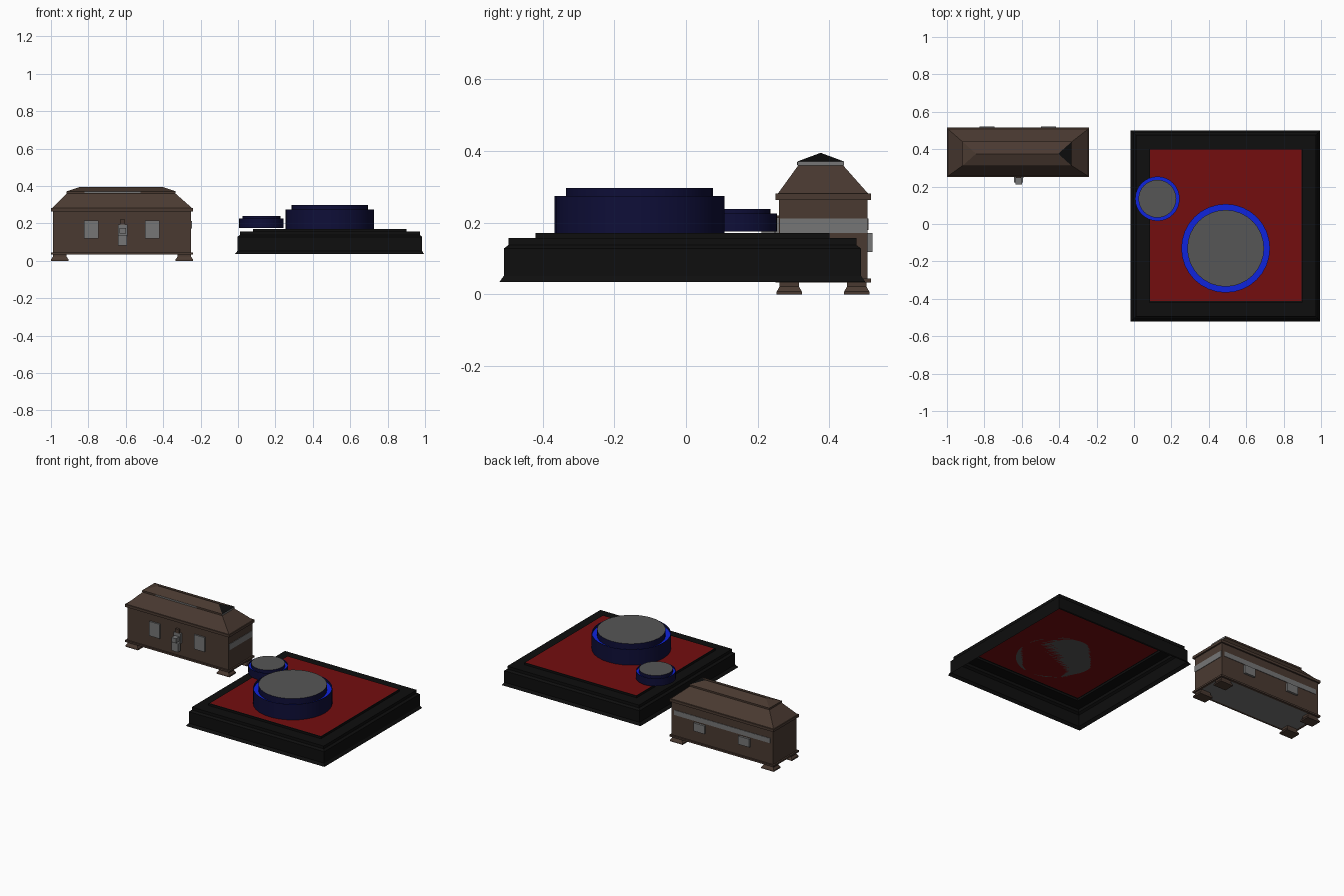
import bpy, bmesh, math

if "Cube" in bpy.data.objects:
    bpy.data.objects.remove(bpy.data.objects["Cube"])


def mat(name, r, g, b):
    m = bpy.data.materials.new(name)
    lin = [((c / 255 + 0.055) / 1.055) ** 2.4 if c > 10 else c / 255 / 12.92 for c in (r, g, b)]
    m.diffuse_color = (*lin, 1)
    m.use_nodes = True
    m.node_tree.nodes["Principled BSDF"].inputs["Base Color"].default_value = m.diffuse_color
    return m


BROWN = mat("dark_brown_wood", 74, 58, 49)
METAL = mat("grey_metal", 118, 118, 118)
BLACK = mat("black", 14, 14, 14)
RED = mat("deep_red", 116, 13, 15)
NAVY = mat("navy", 14, 14, 56)
BLUE = mat("bright_blue", 15, 35, 222)
GREY = mat("mid_grey", 86, 86, 86)


def finish(name, bm, mats, rule=None):
    bm.normal_update()
    if rule:
        for f in bm.faces:
            f.material_index = rule(f)
    me = bpy.data.meshes.new(name)
    bm.to_mesh(me)
    bm.free()
    for m in mats:
        me.materials.append(m)
    ob = bpy.data.objects.new(name, me)
    bpy.context.collection.objects.link(ob)
    return ob


def loft(name, rings, mats, bottom=True, top=True, rule=None):
    """Stack rectangles given as (x0, x1, y0, y1, z)."""
    bm = bmesh.new()
    loops = [[bm.verts.new(p) for p in ((x0, y0, z), (x1, y0, z), (x1, y1, z), (x0, y1, z))]
             for x0, x1, y0, y1, z in rings]
    for a, b in zip(loops, loops[1:]):
        for i in range(4):
            j = (i + 1) % 4
            bm.faces.new((a[i], a[j], b[j], b[i]))
    if bottom:
        bm.faces.new(loops[0][::-1])
    if top:
        bm.faces.new(loops[-1])
    bmesh.ops.remove_doubles(bm, verts=bm.verts, dist=1e-5)
    return finish(name, bm, mats, rule)


def box(name, x0, x1, y0, y1, z0, z1, m):
    return loft(name, [(x0, x1, y0, y1, z0), (x0, x1, y0, y1, z1)], [m])


def disc(name, cx, cy, profile, n=32):
    """Revolve (radius, z) points; faces are navy walls, blue ring, grey cap."""
    bm = bmesh.new()
    loops = [[bm.verts.new((cx + r * math.cos(2 * math.pi * i / n),
                            cy + r * math.sin(2 * math.pi * i / n), z)) for i in range(n)]
             for r, z in profile]
    for a, b in zip(loops, loops[1:]):
        for i in range(n):
            j = (i + 1) % n
            bm.faces.new((a[i], a[j], b[j], b[i]))
    bm.faces.new(loops[0][::-1])
    bm.faces.new(loops[-1])

    def rule(f):
        if len(f.verts) > 4:
            return 2
        return 1 if abs(f.normal.z) > 0.7 else 0
    ob = finish(name, bm, [NAVY, BLUE, GREY], rule)
    bpy.context.view_layer.objects.active = ob
    ob.select_set(True)
    bpy.ops.object.shade_smooth_by_angle(angle=math.radians(30))
    ob.select_set(False)


# Platform: open-bottomed black frame with a red panel
loft("platform_frame", [(-0.018, 0.995, -0.52, 0.50, 0.035), (-0.003, 0.985, -0.508, 0.488, 0.052),
                        (-0.003, 0.985, -0.508, 0.488, 0.128), (0.01, 0.972, -0.495, 0.475, 0.138),
                        (0.01, 0.972, -0.495, 0.475, 0.157), (0.08, 0.90, -0.42, 0.40, 0.157),
                        (0.08, 0.90, -0.42, 0.40, 0.171), (0.085, 0.895, -0.413, 0.397, 0.171)],
     [BLACK], bottom=False, top=False)
loft("platform_panel", [(0.085, 0.895, -0.413, 0.397, 0.171)], [RED], bottom=False)

# Two round stepped discs with a sunken blue ring
disc("large_disc", 0.49, -0.13, [(0.237, 0.171), (0.237, 0.274), (0.235, 0.274), (0.235, 0.257),
                                 (0.205, 0.257), (0.205, 0.297)])
disc("small_disc", 0.125, 0.135, [(0.119, 0.176), (0.119, 0.226), (0.117, 0.226), (0.117, 0.216),
                                  (0.101, 0.216), (0.101, 0.238)])

# Chest body with metal underside
loft("chest_body", [(-0.99, -0.25, 0.26, 0.506, 0.035), (-0.99, -0.25, 0.26, 0.506, 0.28)],
     [BROWN, METAL], rule=lambda f: 1 if f.normal.z < -0.5 else 0)


# Rims around the bottom and the top of the body
def rim(name, z0, z1):
    o, i = (-1.0, -0.24, 0.25, 0.516), (-0.985, -0.255, 0.265, 0.50)
    loft(name, [(*i, z0), (*o, z0), (*o, z1), (*i, z1)], [BROWN], bottom=False, top=False)


rim("chest_bottom_rim", 0.033, 0.044)
rim("chest_top_rim", 0.264, 0.281)

# Hipped lid
loft("chest_lid", [(-0.995, -0.245, 0.256, 0.508, 0.281), (-0.915, -0.335, 0.313, 0.438, 0.36)], [BROWN])
loft("lid_cap_edge", [(-0.917, -0.333, 0.311, 0.44, 0.36), (-0.917, -0.333, 0.311, 0.44, 0.371)],
     [BROWN, METAL], rule=lambda f: 1 if f.normal.x > 0.5 else 0)
loft("lid_cap_roof", [(-0.917, -0.333, 0.311, 0.44, 0.371), (-0.845, -0.405, 0.3755, 0.3755, 0.395)],
     [BROWN, BLACK], bottom=False, top=False, rule=lambda f: 1 if f.normal.x > 0.2 else 0)
box("lid_front_strip", -0.82, -0.52, 0.309, 0.313, 0.361, 0.37, METAL)

# Tapered feet at the four corners
for sx in (-1, 1):
    for sy in (-1, 1):
        cx, cy = -0.62 + sx * 0.333, 0.382 + sy * 0.094
        loft("chest_foot", [(cx - .046, cx + .046, cy - .035, cy + .035, 0),
                            (cx - .046, cx + .046, cy - .035, cy + .035, 0.008),
                            (cx - .036, cx + .036, cy - .027, cy + .027, 0.022),
                            (cx - .036, cx + .036, cy - .027, cy + .027, 0.035)], [BROWN])

# Metal plates on the front, hinges on the back
for x in (-0.785, -0.458):
    box("front_plate", x - .038, x + .038, 0.25, 0.262, 0.12, 0.215, METAL)
    box("back_hinge", x - .04, x + .04, 0.504, 0.52, 0.118, 0.172, METAL)

# Metal bands on the right end and back
box("end_band", -0.252, -0.247, 0.262, 0.504, 0.172, 0.212, METAL)
box("back_band", -0.97, -0.27, 0.504, 0.509, 0.18, 0.212, METAL)

# Lock: hasp, ring and padlock
box("hasp", -0.642, -0.592, 0.245, 0.262, 0.13, 0.195, METAL)
box("hasp_tip", -0.63, -0.604, 0.245, 0.262, 0.195, 0.22, BROWN)
box("lock_staple", -0.634, -0.6, 0.21, 0.25, 0.145, 0.175, METAL)
box("padlock", -0.641, -0.593, 0.222, 0.25, 0.082, 0.138, METAL)
